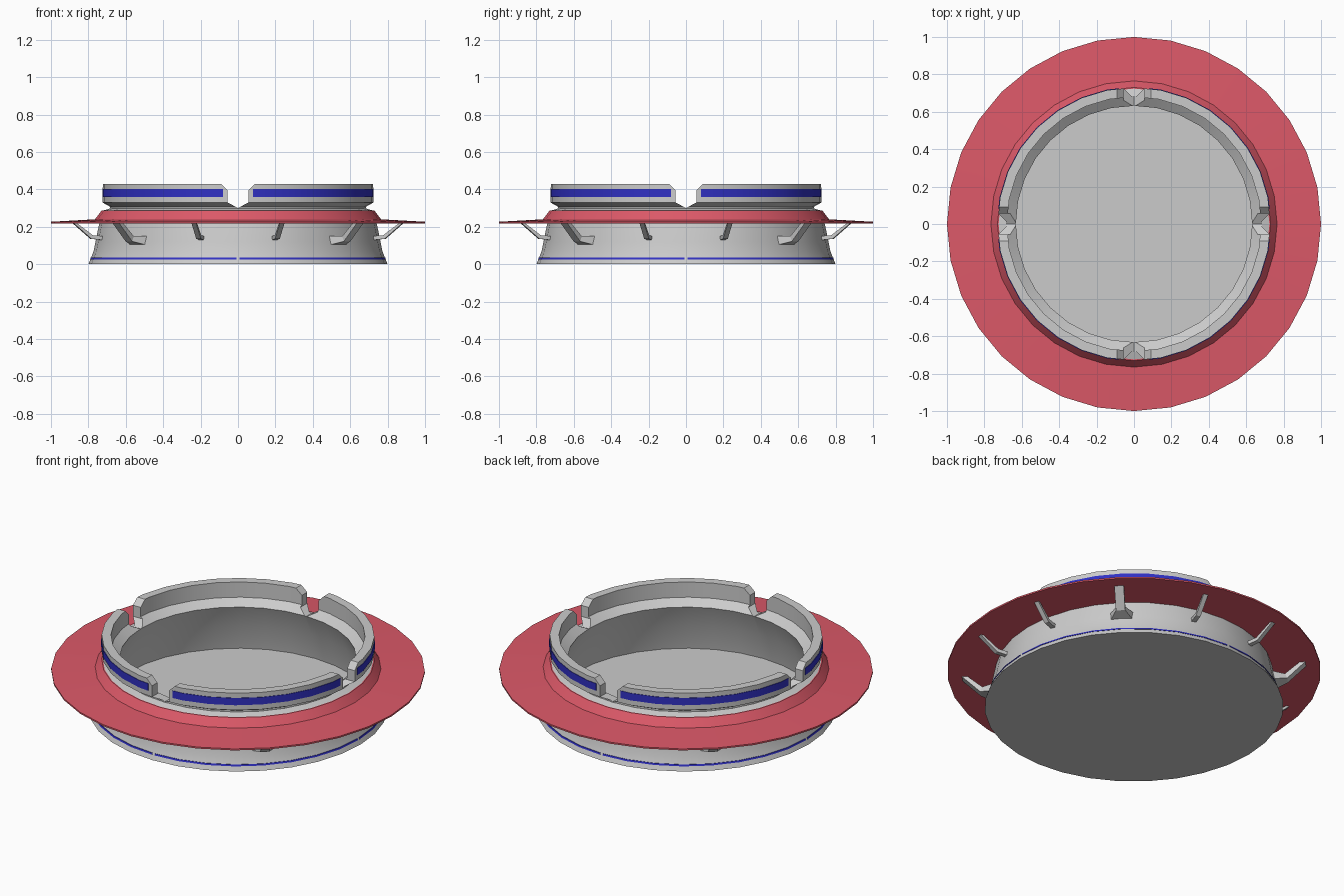
import bpy, bmesh
from math import cos, sin, pi, radians
from mathutils import Vector, Matrix

if "Cube" in bpy.data.objects:
    bpy.data.objects.remove(bpy.data.objects["Cube"])

SIDES = 32


def material(name, color):
    m = bpy.data.materials.new(name)
    m.diffuse_color = color
    m.use_nodes = True
    m.node_tree.nodes["Principled BSDF"].inputs["Base Color"].default_value = m.diffuse_color
    return m


RED = material("red", (0.72, 0.10, 0.14, 1))
BLUE = material("blue", (0.03, 0.03, 0.55, 1))


def finish(name, bm, mat=None):
    bmesh.ops.recalc_face_normals(bm, faces=bm.faces)
    me = bpy.data.meshes.new(name)
    bm.to_mesh(me)
    bm.free()
    ob = bpy.data.objects.new(name, me)
    bpy.context.collection.objects.link(ob)
    if mat:
        me.materials.append(mat)
    return ob


def smooth(ob):
    bpy.ops.object.select_all(action='DESELECT')
    ob.select_set(True)
    bpy.context.view_layer.objects.active = ob
    bpy.ops.object.shade_smooth_by_angle(angle=radians(25))


def direction(i):
    a = 2 * pi * i / SIDES
    return Vector((cos(a), sin(a), 0))


def sweep(bm, dirs, profile, loop_round, loop_profile):
    """Sweep an (r, z) profile along radial directions, capping open ends."""
    rows = [[bm.verts.new((d.x * r, d.y * r, z)) for r, z in profile] for d in dirs]
    n, m = len(rows), len(profile)
    for i in range(n if loop_round else n - 1):
        a, b = rows[i], rows[(i + 1) % n]
        for j in range(m if loop_profile else m - 1):
            k = (j + 1) % m
            bm.faces.new((a[j], b[j], b[k], a[k]))
    if not loop_round:
        bm.faces.new(rows[0])
        bm.faces.new(rows[-1])
    elif not loop_profile:
        bm.faces.new([r[0] for r in rows])
        bm.faces.new([r[-1] for r in rows])


RING = [direction(i) for i in range(SIDES)]

# Body: one hollow lathed bowl with a flared foot, neck and rim
bm = bmesh.new()
sweep(bm, RING, [(.80, 0), (.787, .03), (.772, .07), (.762, .12), (.752, .17),
                 (.742, .215), (.727, .285), (.685, .298), (.685, .307), (.73, .33),
                 (.73, .43), (.68, .43), (.68, .34), (.632, .304), (.69, .17),
                 (.72, .02)], True, False)
body = finish("bowl_body", bm)

# Rim notches: a chamfered slot with a V bottom, cut along both axes
HALF = [(.055, .33), (.055, .395), (.092, .431), (.092, .5)]
OUTLINE = [(0, .30)] + HALF + [(-x, z) for x, z in reversed(HALF)]
for k in range(2):
    bm = bmesh.new()
    ends = [[bm.verts.new((x, y, z)) for x, z in OUTLINE] for y in (-1.2, 1.2)]
    for i in range(len(OUTLINE)):
        j = (i + 1) % len(OUTLINE)
        bm.faces.new((ends[0][i], ends[0][j], ends[1][j], ends[1][i]))
    for e in ends:
        bm.faces.new(e)
    bm.transform(Matrix.Rotation(k * pi / 2, 4, 'Z'))
    cutter = finish("notch_cutter", bm)
    mod = body.modifiers.new("notch", 'BOOLEAN')
    mod.operation = 'DIFFERENCE'
    mod.solver = 'EXACT'
    mod.object = cutter
    bpy.context.view_layer.objects.active = body
    bpy.ops.object.modifier_apply(modifier=mod.name)
    bpy.data.objects.remove(cutter)
smooth(body)

# Red flange with a raised collar
bm = bmesh.new()
sweep(bm, RING, [(.735, .218), (1, .218), (1, .227), (.765, .24), (.73, .286),
                 (.715, .286)], True, True)
smooth(finish("red_flange", bm, RED))


# Blue inlays in four quadrants, with gaps at the axes
def quadrant_bands(name, profile, gap):
    t = gap / (2 * profile[1][0] * sin(pi / SIDES))
    q = SIDES // 4
    bm = bmesh.new()
    for s in range(0, SIDES, q):
        dirs = [direction(s + i) for i in range(q + 1)]
        first = dirs[0].lerp(dirs[1], t)
        last = dirs[-1].lerp(dirs[-2], t)
        sweep(bm, [first] + dirs[1:-1] + [last], profile, False, True)
    smooth(finish(name, bm, BLUE))


quadrant_bands("rim_band", [(.72, .36), (.733, .36), (.733, .402), (.72, .402)], .08)
quadrant_bands("base_line", [(.775, .026), (.791, .026), (.788, .035), (.775, .035)], .008)


# Bent brackets under the flange: (r, half width, z low, z high) sections
def bracket(name, sections, angle):
    bm = bmesh.new()
    rows = [[bm.verts.new(p) for p in ((r, -w, lo), (r, w, lo), (r + dr, w, hi), (r + dr, -w, hi))]
            for r, dr, w, lo, hi in sections]
    for a, b in zip(rows, rows[1:]):
        for i in range(4):
            j = (i + 1) % 4
            bm.faces.new((a[i], a[j], b[j], b[i]))
    bm.faces.new(rows[0])
    bm.faces.new(rows[-1])
    bm.transform(Matrix.Rotation(angle, 4, 'Z'))
    finish(name, bm)


SMALL = [(.74, 0, .013, .128, .150), (.815, -.008, .013, .136, .155),
         (.915, -.018, .013, .221, .221)]
LARGE = [(.74, 0, .065, .10, .15), (.825, -.012, .025, .122, .150),
         (.925, -.03, .025, .221, .221)]
for i in range(12):
    big = i % 3 == 1
    bracket("large_bracket" if big else "small_bracket",
            LARGE if big else SMALL, radians(15 + 30 * i))
